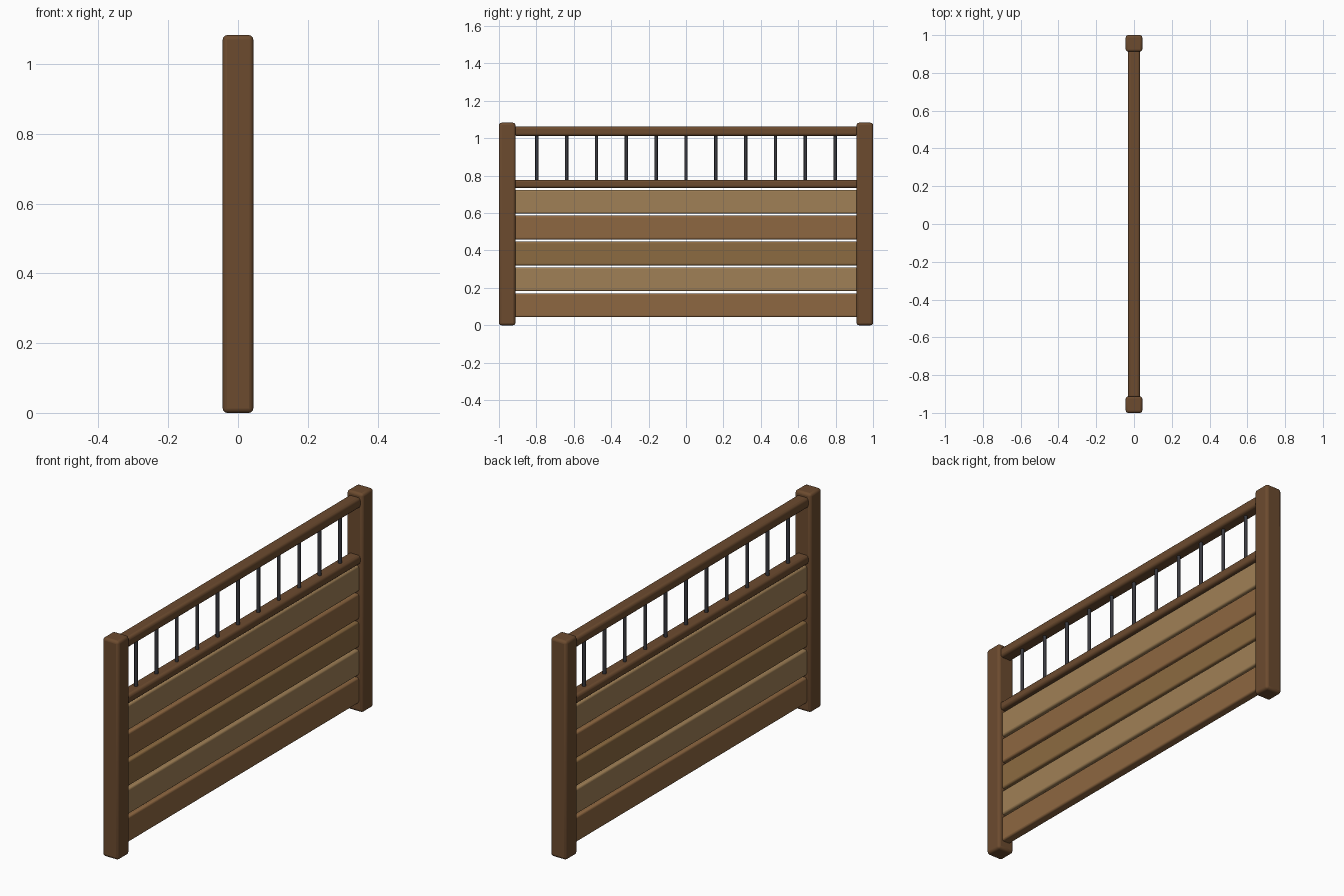
import bpy
import math

if "Cube" in bpy.data.objects:
    bpy.data.objects.remove(bpy.data.objects["Cube"])


def material(name, rgb):
    m = bpy.data.materials.new(name)
    m.diffuse_color = (*rgb, 1)
    m.use_nodes = True
    m.node_tree.nodes["Principled BSDF"].inputs["Base Color"].default_value = m.diffuse_color
    return m


DARK = material("dark_wood", (0.150, 0.070, 0.028))
BROWN = material("brown_wood", (0.270, 0.135, 0.052))
OLIVE = material("olive_wood", (0.265, 0.145, 0.052))
TAN = material("tan_wood", (0.350, 0.215, 0.092))
IRON = material("iron", (0.040, 0.040, 0.048))


def finish(ob, name, mat):
    ob.name = name
    ob.data.materials.append(mat)
    bpy.ops.object.shade_smooth_by_angle(angle=math.radians(35))
    return ob


def beam(name, size, loc, bevel, mat):
    """Box with rounded edges."""
    bpy.ops.mesh.primitive_cube_add(size=1, location=loc)
    ob = bpy.context.object
    ob.scale = size
    bpy.ops.object.transform_apply(location=False, rotation=False, scale=True)
    mod = ob.modifiers.new("round_edges", 'BEVEL')
    mod.width = bevel
    mod.segments = 3
    return finish(ob, name, mat)


POST = 0.088
SPAN = 2 - 2 * POST + 0.02    # rails and planks run slightly into the posts

# End posts
for side, tag in ((-1, "left"), (1, "right")):
    beam(f"{tag}_post", (POST, POST, 1.083),
         (0, side * (1 - POST / 2), 1.083 / 2), 0.013, DARK)

# Top and middle rails
beam("top_rail", (0.064, SPAN, 0.050), (0, 0, 1.038), 0.013, DARK)
beam("middle_rail", (0.064, SPAN, 0.044), (0, 0, 0.756), 0.013, DARK)

# Horizontal planks, bottom to top
for i, mat in enumerate((BROWN, TAN, OLIVE, BROWN, TAN)):
    beam(f"plank_{i + 1}", (0.046, SPAN, 0.127),
         (0, 0, 0.107 + 0.1385 * i), 0.009, mat)

# Iron bars between the rails
for i in range(11):
    bpy.ops.mesh.primitive_cylinder_add(
        vertices=12, radius=0.0085, depth=0.26,
        location=(0, (i - 5) * 0.1595, 0.896))
    finish(bpy.context.object, f"bar_{i + 1}", IRON)
